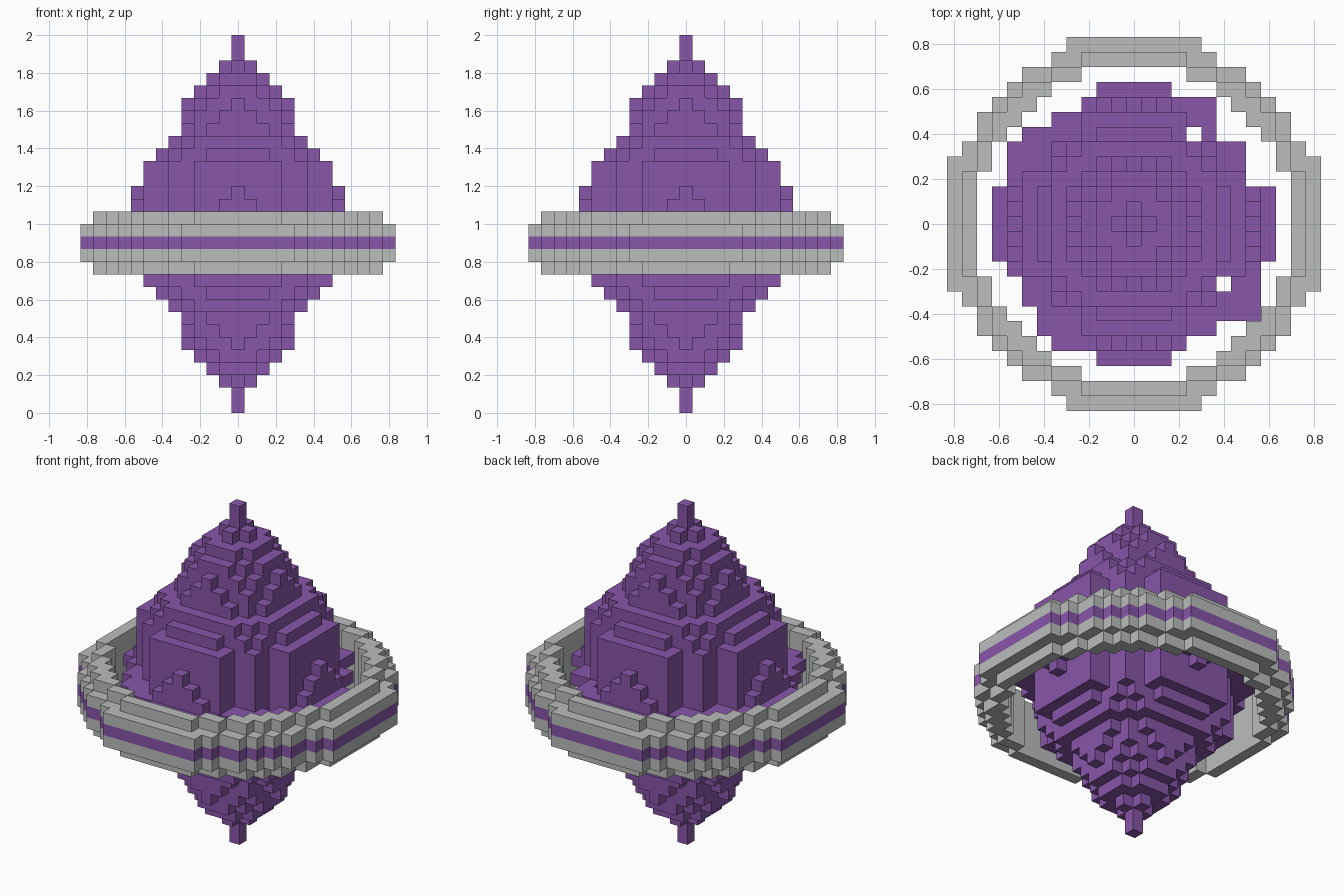
import bpy
import bmesh
from mathutils import Vector

U = 2 / 30      # edge of one block
HEIGHT = 30     # blocks from tip to tip

if "Cube" in bpy.data.objects:
    bpy.data.objects.remove(bpy.data.objects["Cube"], do_unlink=True)


def make_material(name, rgb):
    mat = bpy.data.materials.new(name)
    mat.use_nodes = True
    mat.diffuse_color = (*rgb, 1)
    mat.node_tree.nodes["Principled BSDF"].inputs["Base Color"].default_value = (*rgb, 1)
    return mat


purple = make_material("purple", (0.242, 0.092, 0.393))
grey = make_material("light grey", (0.497, 0.510, 0.510))


def disc(r2, *flats):
    """Block disc of squared radius r2, plus straight rows (radius, half width) on its four sides."""
    span = range(-13, 14)
    cells = {(x, y) for x in span for y in span if x * x + y * y <= r2}
    for radius, half in flats:
        for i in range(-half, half + 1):
            cells |= {(i, radius), (i, -radius), (radius, i), (-radius, i)}
    return cells


def at_height(cells, z):
    return {(x, y, z) for x, y in cells}


# Core: the same stepped spire up and down, with a small stepped buttress on each side
core = set()
spire = [0, 0, 1, 5, 10, 16, 18, 23, 34, 42, 51, 51, 51, 51, 51]
for k, r2 in enumerate(spire):
    flats = [(7, 3)] if k >= 10 else []
    if k >= 12:
        flats.append((8, k - 12))
    layer = disc(r2, *flats)
    core |= at_height(layer, k) | at_height(layer, HEIGHT - 1 - k)

# Platform: thin ragged plate round the core, as row: (first, last)
rows = {9: (-2, 2), 8: (-3, 5), 7: (-5, 5), 6: (-7, 5), 5: (-8, 7), 4: (-8, 7), 3: (-8, 7),
        -3: (-8, 8), -4: (-7, 8), -5: (-7, 8), -6: (-6, 8), -7: (-6, 5), -8: (-5, 3), -9: (-2, 2)}
rows.update({y: (-9, 9) for y in range(-2, 3)})
platform = {(x, y, 14) for y, (a, b) in rows.items() for x in range(a, b + 1)}
platform -= core | {(4, 6, 14), (6, -4, 14)}

# Ring: inner wall five blocks high, outer band three high with a stripe in the middle
wall = disc(132) - disc(110)
band = disc(151, (12, 4)) - disc(132)
ring = set().union(*(at_height(wall, z) for z in range(11, 16)))
ring |= at_height(band, 12) | at_height(band, 14)
stripe = at_height(band, 13)

solid = core | platform | ring | stripe


def build(name, cells, mat):
    """Make a mesh of the exposed block faces."""
    bm = bmesh.new()
    made = {}

    def vert(p):
        key = tuple(round(2 * c) for c in p)
        if key not in made:
            made[key] = bm.verts.new(p * U)
        return made[key]

    for cell in sorted(cells):
        centre = Vector(cell) + Vector((0, 0, 0.5))
        for axis in range(3):
            for sign in (-1, 1):
                n = Vector((0, 0, 0))
                n[axis] = sign
                if tuple(int(c + d) for c, d in zip(cell, n)) in solid:
                    continue
                a = Vector((0, 0, 0))
                a[(axis + 1) % 3] = 0.5
                b = n.cross(a)
                mid = centre + n / 2
                bm.faces.new([vert(mid + s * a + t * b)
                              for s, t in ((-1, -1), (1, -1), (1, 1), (-1, 1))])
    mesh = bpy.data.meshes.new(name)
    bm.to_mesh(mesh)
    bm.free()
    mesh.materials.append(mat)
    bpy.context.collection.objects.link(bpy.data.objects.new(name, mesh))


build("core_spire", core, purple)
build("platform", platform, purple)
build("ring", ring, grey)
build("ring_stripe", stripe, purple)
